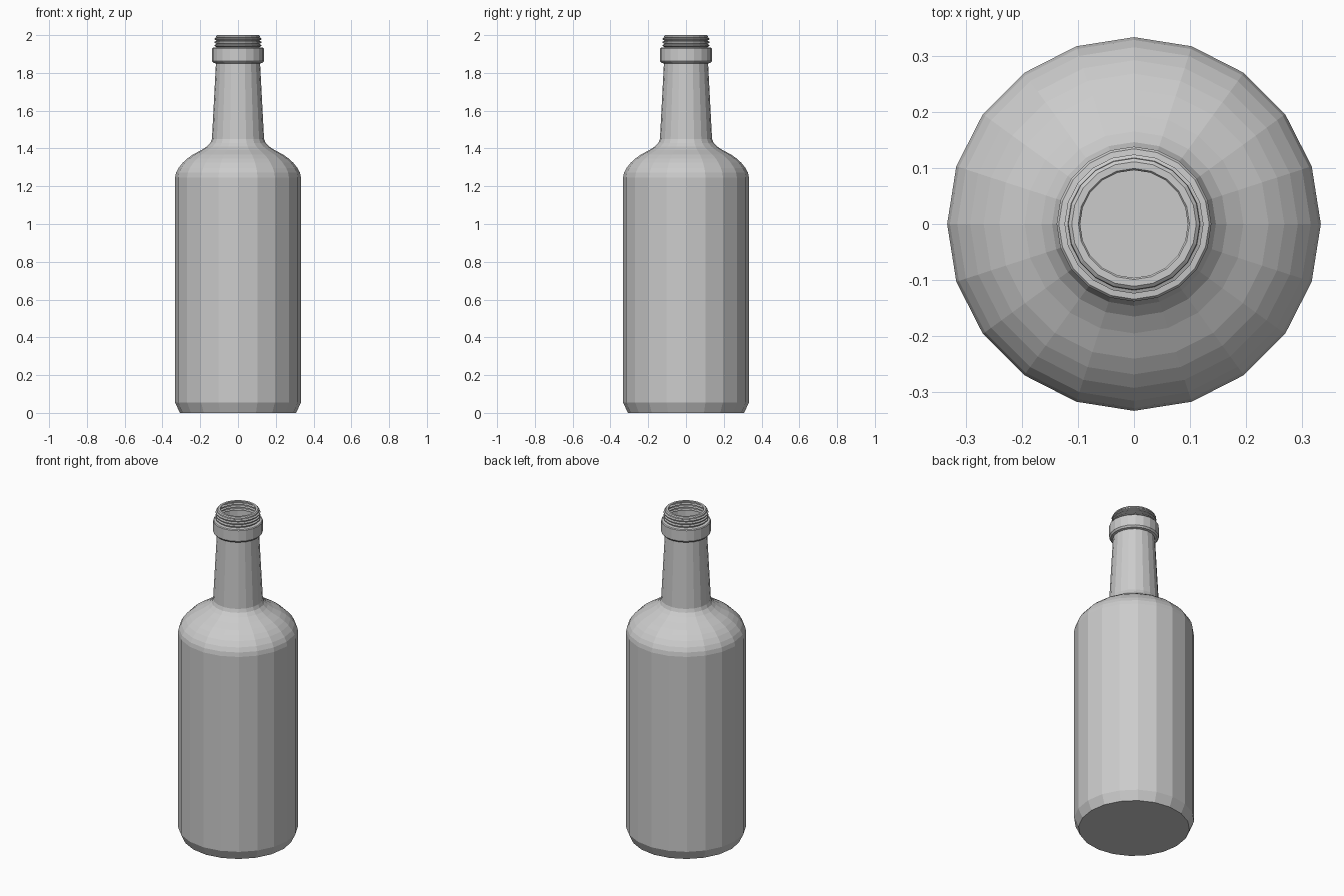
import bpy, bmesh
from math import cos, sin, pi

if "Cube" in bpy.data.objects:
    bpy.data.objects.remove(bpy.data.objects["Cube"])

SIDES = 20


def lathe(name, profile, cap_bottom=False):
    """Revolve (radius, z) points around the z axis with flat facets."""
    bm = bmesh.new()
    rings = [[bm.verts.new((r * cos(2 * pi * i / SIDES), r * sin(2 * pi * i / SIDES), z))
              for i in range(SIDES)] for r, z in profile]
    for low, high in zip(rings, rings[1:]):
        for i in range(SIDES):
            j = (i + 1) % SIDES
            bm.faces.new((low[i], low[j], high[j], high[i]))
    if cap_bottom:
        bm.faces.new(rings[0][::-1])
    mesh = bpy.data.meshes.new(name)
    bm.to_mesh(mesh)
    bm.free()
    obj = bpy.data.objects.new(name, mesh)
    bpy.context.collection.objects.link(obj)
    return obj


# Chamfered base, straight body and rounded shoulder
body = [(0.308, 0), (0.333, 0.055), (0.333, 1.247), (0.328, 1.272),
        (0.315, 1.297), (0.292, 1.325), (0.268, 1.347), (0.24, 1.367),
        (0.195, 1.391), (0.165, 1.411), (0.146, 1.43), (0.138, 1.45)]

# Tapered neck and collar
neck = [(0.117, 1.85), (0.13, 1.853), (0.138, 1.863), (0.138, 1.928),
        (0.134, 1.933), (0.115, 1.935)]

# Three raised thread ridges
threads = []
for z in (1.938, 1.955, 1.972):
    threads += [(0.115, z), (0.124, z + 0.004), (0.124, z + 0.010), (0.115, z + 0.014)]

# Rounded lip turning into the open mouth
lip = [(0.118, 1.988), (0.117, 1.995), (0.111, 2.0), (0.099, 2.0), (0.096, 1.996)]

lathe("bottle", body + neck + threads + lip, cap_bottom=True)
